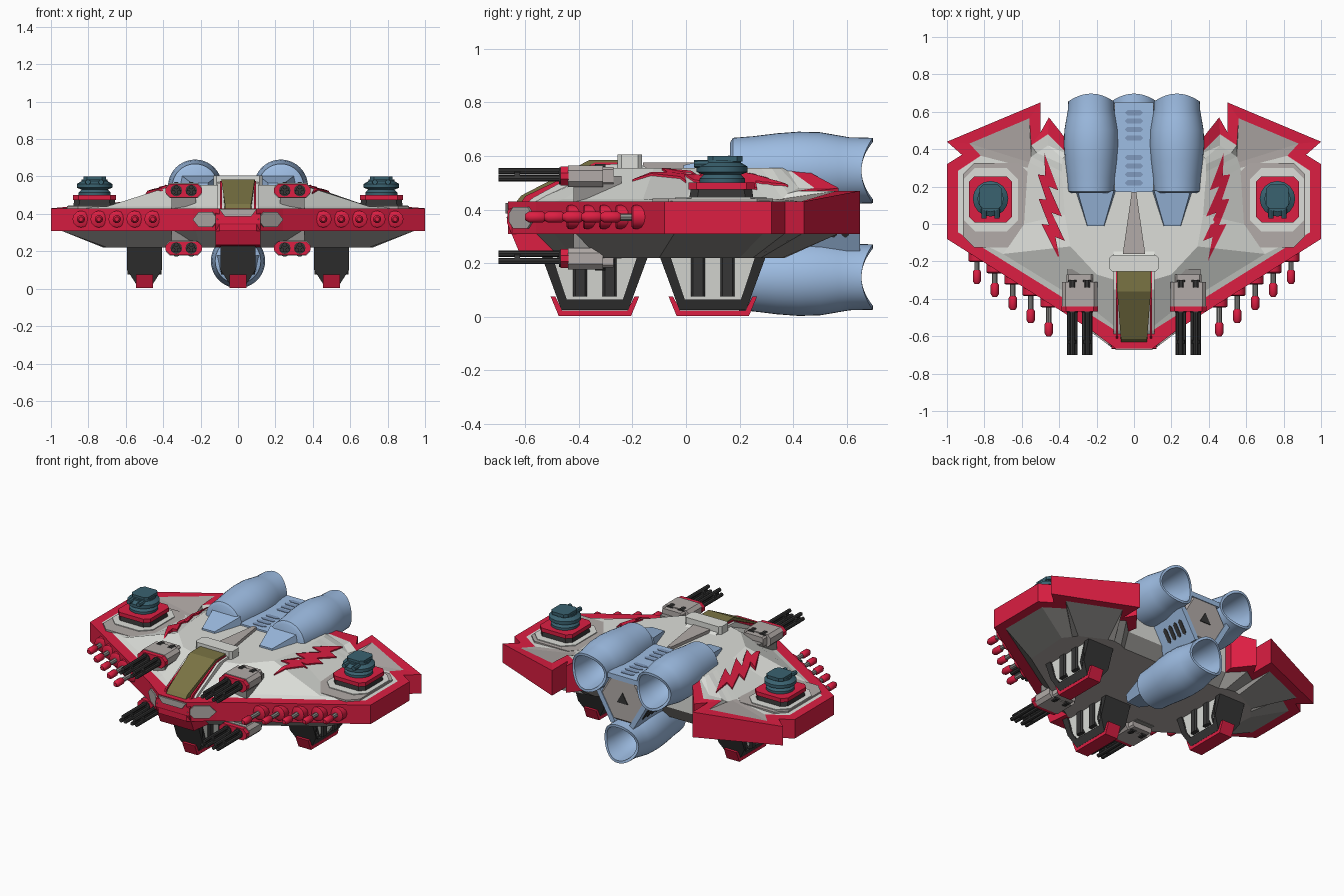
import bpy, bmesh, math
from math import sin, cos, pi

if "Cube" in bpy.data.objects:
    bpy.data.objects.remove(bpy.data.objects["Cube"])

def material(name, r, g, b):
    m = bpy.data.materials.new(name)
    lin = [((c / 255 + .055) / 1.055) ** 2.4 for c in (r, g, b)]
    m.diffuse_color = (*lin, 1)
    m.use_nodes = True
    m.node_tree.nodes["Principled BSDF"].inputs["Base Color"].default_value = m.diffuse_color
    return m

RED = material("red", 220, 30, 66)
LIGHT = material("light grey", 220, 222, 217)
WARM = material("warm grey", 178, 171, 168)
UNDER = material("underside grey", 145, 143, 140)
DARK = material("near black", 54, 54, 54)
BLUE = material("engine blue", 158, 189, 227)
SLOT = material("slot blue", 128, 154, 190)
OLIVE = material("olive glass", 122, 116, 68)
TEAL = material("dark teal", 58, 98, 112)

def loft(name, loops, mat, twin=False, closed=True, smooth=False):
    """Skin a list of equal-length point loops, cap both ends."""
    bm = bmesh.new()
    rows = [[bm.verts.new(p) for p in l] for l in loops]
    n = len(rows[0])
    for a, b in zip(rows, rows[1:]):
        for i in range(n if closed else n - 1):
            j = (i + 1) % n
            bm.faces.new((a[i], a[j], b[j], b[i]))
    if closed:
        bm.faces.new(rows[0])
        bm.faces.new(rows[-1])
    else:
        bm.faces.new([r[0] for r in rows[:-1]])
        bm.faces.new([r[-1] for r in rows[:-1]])
        bmesh.ops.remove_doubles(bm, verts=bm.verts, dist=1e-5)
    bmesh.ops.recalc_face_normals(bm, faces=bm.faces)
    me = bpy.data.meshes.new(name)
    bm.to_mesh(me)
    bm.free()
    me.materials.append(mat)
    ob = bpy.data.objects.new(name, me)
    bpy.context.collection.objects.link(ob)
    if smooth:
        bpy.ops.object.select_all(action='DESELECT')
        ob.select_set(True)
        bpy.context.view_layer.objects.active = ob
        bpy.ops.object.shade_smooth_by_angle(angle=math.radians(35))
    if twin:
        ob.modifiers.new("mirror", 'MIRROR')
    return ob

def prism(name, pts, axis, lo, hi, mat, twin=False):
    put = {'X': lambda p, t: (t, *p), 'Y': lambda p, t: (p[0], t, p[1]), 'Z': lambda p, t: (*p, t)}[axis]
    return loft(name, [[put(p, t) for p in pts] for t in (lo, hi)], mat, twin)

def rect(cx, cy, hx, hy, c=0):
    """Rectangle with chamfered corners."""
    if not c:
        return [(cx - hx, cy - hy), (cx + hx, cy - hy), (cx + hx, cy + hy), (cx - hx, cy + hy)]
    q = [(hx, hy - c), (hx - c, hy), (c - hx, hy), (-hx, hy - c), (-hx, c - hy), (c - hx, -hy), (hx - c, -hy), (hx, c - hy)]
    return [(cx + x, cy + y) for x, y in q]

def turned(name, x, z, prof, n, mat, twin=True):
    """Turned part along y from (y, radius) pairs."""
    return loft(name, [[(x + r * cos(2 * pi * i / n), y, z + r * sin(2 * pi * i / n)) for i in range(n)]
                       for y, r in prof], mat, twin, smooth=n > 7)

def upright(name, x, y, prof, n, mat):
    return loft(name, [[(x + r * cos(2 * pi * i / n), y + r * sin(2 * pi * i / n), z) for i in range(n)]
                       for z, r in prof], mat, True, smooth=n > 8)

def both(half):
    return [(-p[0], *p[1:]) for p in half[::-1]] + half

# hull outlines, right half from nose to tail
outer = [(.10, -.665), (.24, -.56), (1, -.08), (1, .32), (.92, .37), (1, .44), (.5, .65), (.5, .49), (.455, .57), (.36, .45)]
inner = [(.09, -.575), (.225, -.49), (.94, -.045), (.94, .285), (.82, .365), (.88, .43), (.56, .565), (.55, .42), (.46, .48), (.37, .39)]
foot = [(.10, -.55), (.22, -.455), (.70, -.16), (.59, .0), (.57, .3), (.56, .33), (.55, .36), (.52, .38), (.46, .42), (.37, .38)]
roof = [(.10, -.30), (.20, -.27), (.34, -.12), (.37, .05), (.38, .2), (.385, .24), (.385, .28), (.385, .32), (.38, .35), (.36, .37)]
belly = [(.10, -.48), (.20, -.42), (.70, -.10), (.72, .2), (.68, .25), (.66, .28), (.5, .36), (.46, .37), (.4, .36), (.36, .34)]
edge_z = [.43, .43, .43, .43, .43, .43, .47, .47, .48, .545]
foot_z = [.44] * 7 + [.46, .48, .545]
at = lambda pts, zs: both([(x, y, z) for (x, y), z in zip(pts, zs)])
flat = lambda pts, z: at(pts, [z] * len(pts))
ot, ob_, ib, it = at(outer, edge_z), flat(outer, .308), flat(inner, .308), at(inner, edge_z)
loft("red_rim", [ot, ob_, ib, it, ot], RED, closed=False)
hull_loops = [flat(belly, .22), ib, it, at(foot, foot_z), flat(roof, .555)]
hull = loft("hull", hull_loops, LIGHT)
hull.data.materials.append(UNDER)
hull.data.materials.append(WARM)
for f in hull.data.polygons:
    x, y, z = f.center
    if z < .32:                                   # belly and its slopes
        f.material_index = 2 if f.normal.z < -.95 else 1
    elif abs(x) > .6 and y > .3:                  # tail of the wing deck
        f.material_index = 2

# lightning bolts: trimmed by a slightly raised copy of the hull
trim = loft("bolt_trimmer", [[(x, y, z + .008) for x, y, z in l] for l in hull_loops], RED)
trim.hide_render = True
trim.hide_viewport = True
bolt = [(.48, .38), (.405, .18), (.455, .20), (.385, .04), (.44, .06), (.37, -.09), (.42, -.07), (.395, -.20),
        (.495, .0), (.455, -.005), (.51, .135), (.47, .13), (.515, .265), (.475, .26)]
b = prism("lightning_bolt", bolt, 'Z', .40, .7, RED)
m = b.modifiers.new("trim", 'BOOLEAN')
m.operation, m.object, m.solver = 'INTERSECT', trim, 'EXACT'
b.modifiers.new("mirror", 'MIRROR')

# nose: chin, grey hexagons, front plate
prism("nose_chin", [(-.665, .40), (-.668, .35), (-.62, .235), (-.45, .22), (-.45, .32), (-.6, .42)], 'X', -.12, .12, RED)
hexa = [(-.085, 0), (-.045, -.04), (.045, -.04), (.085, 0), (.045, .04), (-.045, .04)]
loft("nose_hexagon", [[(.17 + .8 * u + .6 * d, -.6125 + .6 * u - .8 * d, .37 + v) for u, v in hexa]
                      for d in (-.01, .008)], WARM, True)
prism("nose_plate", [(-.07, .385), (.07, .385), (.1, .425), (-.1, .425)], 'Y', -.674, -.66, WARM)

# cockpit
prism("canopy_frame", [(-.60, .42), (-.57, .445), (-.35, .565), (-.18, .575), (-.12, .54), (-.2, .42)], 'X', -.11, .11, LIGHT)
loft("canopy_glass", [[(s * w, y, z) for s, w, y, z in
      [(s, .07, -.64, .42), (s, .07, -.615, .452), (s, .09, -.36, .585), (s, .09, -.23, .585), (s, .09, -.23, .42)]]
      for s in (-1, 1)], OLIVE)
prism("canopy_edge", [(-.62, .42), (-.60, .45), (-.34, .575), (-.24, .575), (-.24, .42)], 'X', .085, .095, RED, True)
prism("cockpit_block", rect(0, -.21, .13, .045, .015), 'Z', .545, .605, LIGHT)
prism("roof_spine", [(-.06, -.16), (.06, -.16), (.012, .17), (-.012, .17)], 'Z', .55, .575, WARM)

# wing platforms and turrets
prism("wing_platform", rect(.735, .10, .18, .225, .06), 'Z', .42, .441, WARM, True)
prism("turret_pad", rect(.765, .13, .145, .17, .06), 'Z', .43, .446, LIGHT, True)
loft("turret_base", [[(x, y, z) for x, y in rect(.767, .132, h, h + .006, .03)] for z, h in ((.44, .114), (.478, .108))], DARK, True)
prism("turret_collar", rect(.767, .132, .116, .123, .03), 'Z', .475, .50, RED, True)
upright("turret_drum", .767, .135, [(.49, .085), (.515, .085), (.53, .07), (.54, .095), (.56, .095), (.575, .07), (.585, .07)], 16, TEAL)
prism("turret_head", rect(.767, .145, .06, .065, .02), 'Z', .58, .60, TEAL, True)
for dx in (-.035, .035):
    turned("turret_barrel", .767 + dx, .57, [(.03, .014), (.17, .018)], 8, TEAL)

# missiles along the leading edge
for k in range(5):
    x = .84 - k * .096
    rim, tip = -.08 - (1 - x) * .632, -.32 - .73 * (.84 - x)
    turned("missile_ring", x, .372, [(rim - .022, .036), (rim - .016, .045), (rim + .03, .045)], 12, RED)
    turned("missile_shaft", x, .372, [(tip + .05, .014), (rim, .014)], 8, UNDER)
    turned("missile_tip", x, .372, [(tip, .012), (tip + .015, .022), (tip + .065, .022), (tip + .075, .015)], 10, RED)

# four twin rotary guns
for z, s in ((.525, 1), (.217, -1)):
    prism("gun_body", rect(.29, z, .095, .04, .02), 'Y', -.44, -.31, WARM, True)
    prism("gun_breech", rect(.29, z, .07, .034, .01), 'Y', -.33, -.27, WARM, True)
    prism("gun_mount", rect(.29, z - s * .05, .065, .05), 'Y', -.42, -.24, UNDER, True)
    prism("gun_collar", rect(.29, z, .098, .036, .025), 'Y', -.468, -.438, RED, True)
    for dx in (-.04, .04):
        turned("gun_muzzle_ring", .29 + dx, z, [(-.474, .031), (-.46, .031)], 12, DARK)
        turned("gun_vent", .29 + dx, z + s * .02, [(-.34, .026), (-.30, .026)], 10, DARK)
        turned("barrel_clamp", .29 + dx, z, [(-.64, .022), (-.62, .022)], 10, DARK)
        for a in (pi / 2, pi * 7 / 6, pi * 11 / 6):
            turned("gun_barrel", .29 + dx + .018 * cos(a), z + .018 * sin(a), [(-.70, .012), (-.45, .012)], 8, DARK)

# three landing legs: nose leg on the centre, wing legs mirrored
for label, x, y, twin in (("nose_leg", 0, -.34, False), ("wing_leg", .5, .10, True)):
    out = [(-.2, .23), (-.152, .1), (-.125, .025), (.125, .025), (.152, .1), (.2, .23)]
    cut = [(-.16, .23), (-.117, .1), (-.105, .065), (.105, .065), (.117, .1), (.16, .23)]
    w = lambda z: .045 + .048 * min(1, max(0, (z - .03) / .07))
    u_shape = lambda s: [(x + s * w(z), y + t, z) for t, z in out + cut[::-1]]
    loft(label + "_frame", [u_shape(-1), u_shape(1)], DARK, twin)
    loft(label + "_panel", [[(x + s * (w(z) - .014), y + t, z) for t, z in cut] for s in (-1, 1)], LIGHT, twin)
    for t in (-.055, .055):
        for s in (-1, 1):
            prism(label + "_piston", rect(x + s * .068, y + t, .022, .026, .008), 'Z', .075, .23, DARK, twin)
    skid = [(-.165, .075), (-.135, .003), (.135, .003), (.165, .075), (.148, .075), (.122, .024), (-.122, .024), (-.148, .075)]
    prism(label + "_skid", [(y + t, z) for t, z in skid], 'X', x - .045, x + .045, RED, twin)

# three engines around a hexagonal core
AX, R = .413, .265
spin = lambda px, pz, a: (px * cos(a) - pz * sin(a), AX + px * sin(a) + pz * cos(a))
prof = [(.165, .105), (.175, .122), (.25, .128), (.34, .139), (.42, .145), (.50, .143), (.57, .131), (.61, .124), (.655, .122),
        (.655, .106), (.60, .1), (.5, .085), (.44, .06), (.43, .02)]
for label, a, twin in (("upper_engine", pi / 6, True), ("lower_engine", -pi / 2, False)):
    ex, ez = R * cos(a), AX + R * sin(a)
    loft(label, [[(ex + r * cos(t), y + (.042 * sin(t) ** 2 if y > .62 else 0), ez + r * sin(t))
                  for t in (2 * pi * i / 40 for i in range(40))] for y, r in prof], BLUE, twin, smooth=True)
    up = 1 if twin else -1
    cx = .205 if twin else 0
    loft(label + "_fairing", [[(cx + hw * k, y, ez + up * h) for k, h in ((-1, -.03), (1, -.03), (.85, top), (-.85, top))]
                              for y, hw, top in ((-.01, .052, .02), (.18, .115, .06))], BLUE, twin)
turned("engine_core", 0, AX, [(.2, .165), (.63, .165), (.645, .15)], 6, WARM, False)
for k in range(3):
    a = 2 * pi * k / 3
    def plate(name, y, hx, hy, lo, hi, mat, c):
        loft(name, [[(q[0], py, q[1]) for px, py in rect(0, y, hx, hy, c) for q in [spin(px, h, a)]]
                    for h in (lo, hi)], mat)
    plate("core_plate", .41, .105, .24, .12, .152, BLUE, 0)
    for y in (.22, .265, .31, .355, .46, .505, .55, .595):
        plate("core_slot", y, .047, .014, .15, .155, DARK if k else SLOT, .012)
tri = [(.045 * cos(t), AX + .045 * sin(t)) for t in (pi / 2, pi * 7 / 6, pi * 11 / 6)]
prism("core_hatch", tri, 'Y', .64, .65, DARK)
